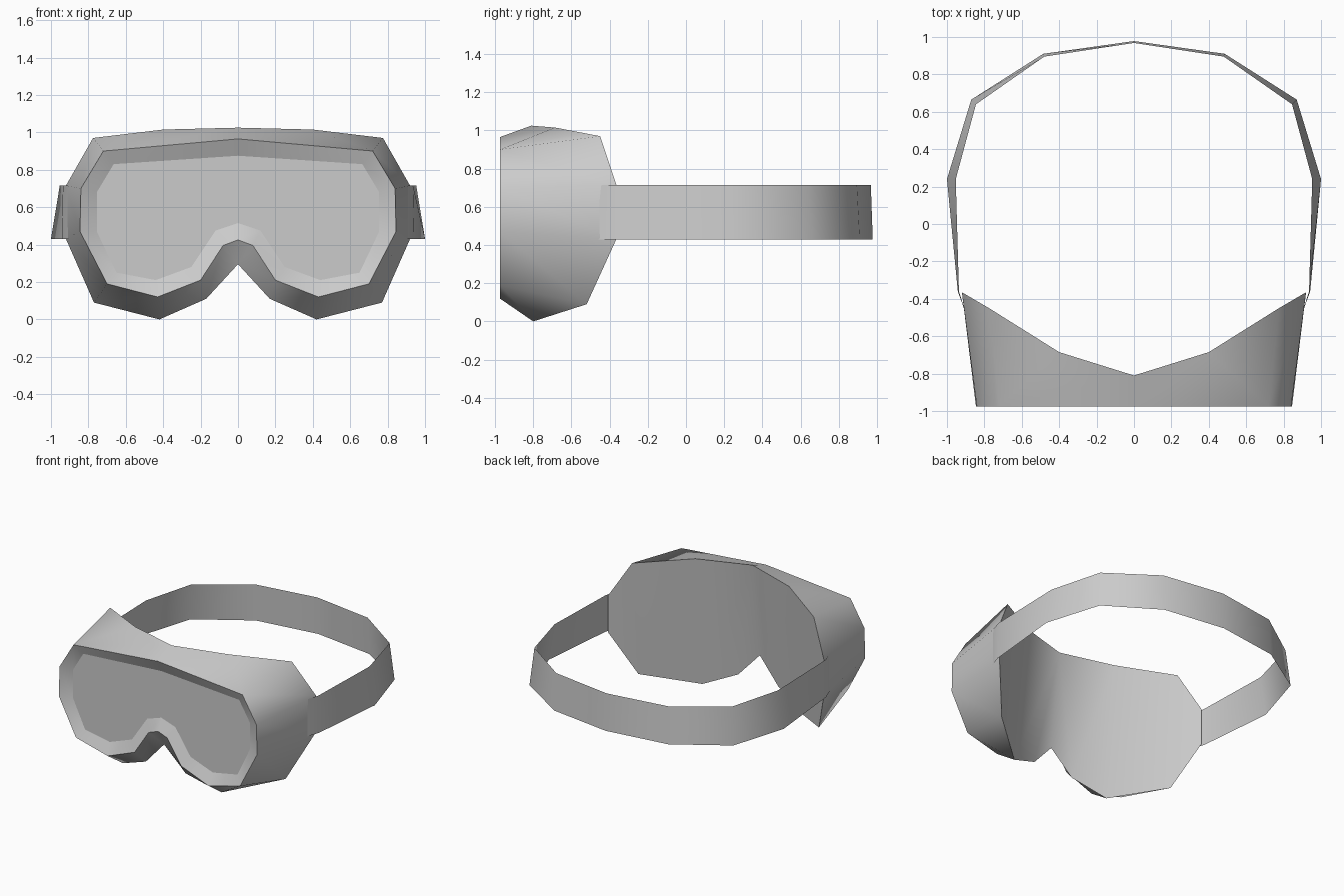
import bpy
import bmesh
from math import radians

cube = bpy.data.objects.get("Cube")
if cube:
    bpy.data.objects.remove(cube, do_unlink=True)

grey = bpy.data.materials.new("light grey")
grey.use_nodes = True
colour = (0.6, 0.6, 0.6, 1)
grey.diffuse_color = colour
grey.node_tree.nodes["Principled BSDF"].inputs["Base Color"].default_value = colour

FRONT = -0.975
LENS = -0.935


def make_object(name, faces, smooth=50, inside=None):
    """Build one half from corner lists, mirror it in x and weld it."""
    bm = bmesh.new()
    for face in faces:
        for side in (1, -1):
            corners = [p for i, p in enumerate(face) if p != face[i - 1]]
            if side < 0:
                corners.reverse()
            bm.faces.new([bm.verts.new((side * x, y, z)) for x, y, z in corners])
    bmesh.ops.remove_doubles(bm, verts=bm.verts, dist=0.001)
    mesh = bpy.data.meshes.new(name)
    bm.to_mesh(mesh)
    bm.free()
    mesh.materials.append(grey)
    obj = bpy.data.objects.new(name, mesh)
    bpy.context.collection.objects.link(obj)
    bpy.ops.object.select_all(action="DESELECT")
    obj.select_set(True)
    bpy.context.view_layer.objects.active = obj
    bpy.ops.object.shade_smooth_by_angle(angle=radians(smooth))
    return obj


def bridge(a, b):
    """Faces joining two rows of points."""
    return [(a[i], b[i], b[i + 1], a[i + 1]) for i in range(len(a) - 1)]


# Half outlines, from top centre round the side to the nose
rim = [(x, FRONT, z) for x, z in (
    (0, 0.965), (0.72, 0.9), (0.84, 0.7), (0.845, 0.47), (0.7, 0.19),
    (0.43, 0.12), (0.2, 0.21), (0.08, 0.395), (0, 0.425))]
lens = [(x, LENS, z) for x, z in (
    (0, 0.875), (0.665, 0.83), (0.755, 0.68), (0.755, 0.47), (0.65, 0.25),
    (0.44, 0.21), (0.25, 0.28), (0.12, 0.475), (0, 0.515))]
back = [(0, -0.81, 1.025), (0.4, -0.685, 1.015), (0.775, -0.45, 0.97),
        (0.92, -0.365, 0.715), (0.92, -0.365, 0.43), (0.77, -0.52, 0.09),
        (0.42, -0.8, 0.0), (0.17, -0.88, 0.11), (0, -0.9, 0.295)]

# Frame: side wall, with doubled points where the outlines differ in count
make_object("frame", bridge(rim[:2] + rim[1:], back + back[-1:]))

# Sloping lip between the rim and the lens
make_object("lens_lip", bridge(lens, rim))

# Flat lens, in vertical strips
make_object("lens", [
    (lens[0], lens[8], lens[7], lens[6], lens[1]),
    (lens[1], lens[6], lens[5], lens[4], lens[3], lens[2])])

# Curved panel closing the back
make_object("back_panel", [
    (back[2], back[3], back[4], back[5]), (back[1], back[2], back[5], back[6]),
    (back[0], back[1], back[6], back[7]), (back[0], back[7], back[8])])

# Head strap: a thin ribbon, wider at its lower edge
lower = [(x, y, 0.43) for x, y in (
    (0, 0.978), (0.485, 0.91), (0.87, 0.665), (1, 0.24), (0.942, -0.36), (0.895, -0.49))]
upper = [(x, y, 0.715) for x, y in (
    (0, 0.968), (0.48, 0.895), (0.845, 0.64), (0.953, 0.24), (0.936, -0.36), (0.895, -0.49))]
make_object("head_strap", bridge(lower, upper))
